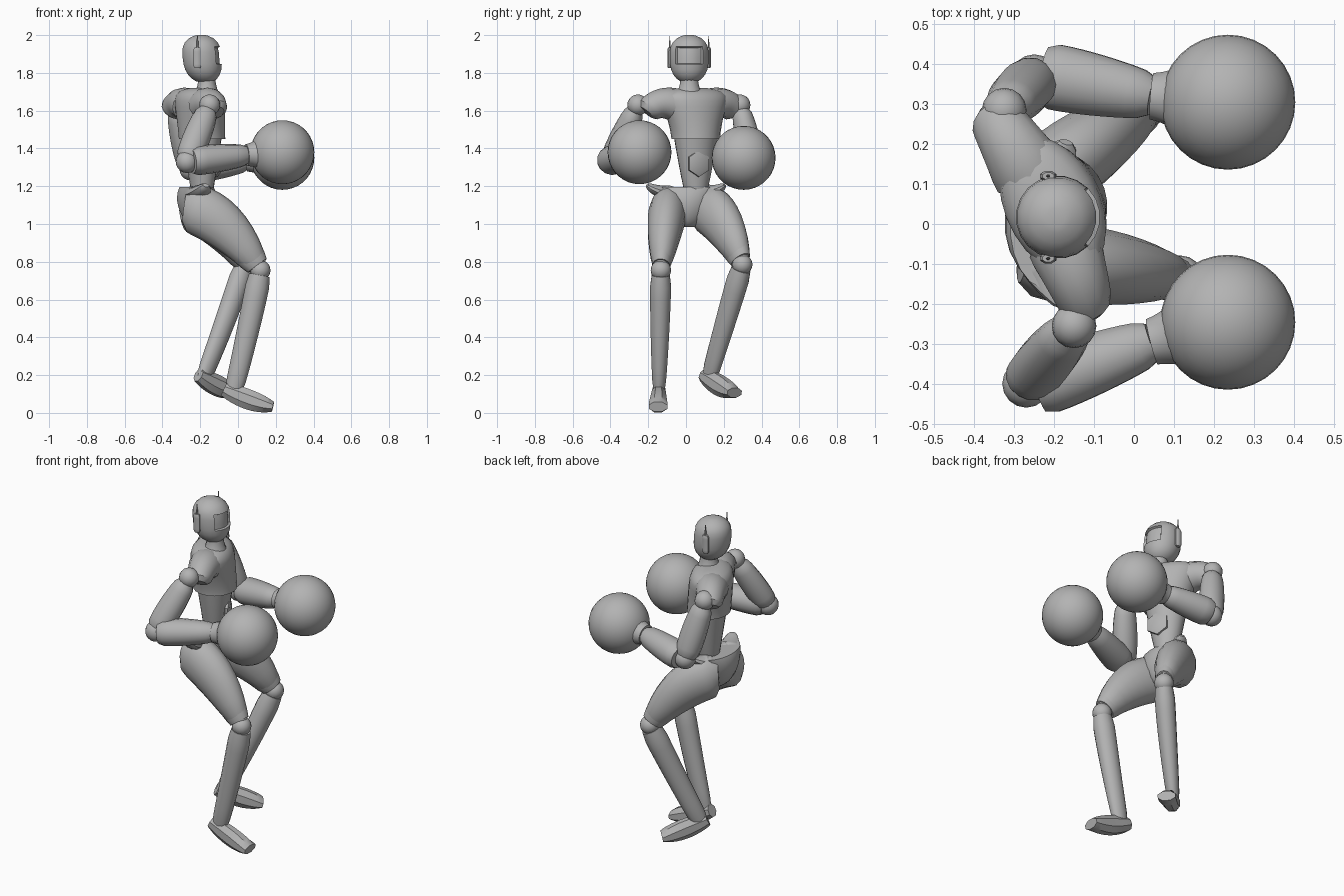
import bpy, bmesh
from math import pi, cos, sin, radians
from mathutils import Vector, Matrix

if "Cube" in bpy.data.objects:
    bpy.data.objects.remove(bpy.data.objects["Cube"])

GREY = (0.45, 0.45, 0.45, 1)
grey = bpy.data.materials.new("plain_grey")
grey.use_nodes = True
grey.diffuse_color = GREY
grey.node_tree.nodes["Principled BSDF"].inputs["Base Color"].default_value = GREY

ACROSS = Vector((0, 1, 0))
UP = Vector((0, 0, 1))


def blend(values, t):
    """Bezier blend of numbers or vectors."""
    values = list(values)
    while len(values) > 1:
        values = [a + (b - a) * t for a, b in zip(values, values[1:])]
    return values[0]


def finish(name, bm, angle=35):
    """Turn a bmesh into a shaded grey object."""
    bmesh.ops.recalc_face_normals(bm, faces=bm.faces)
    mesh = bpy.data.meshes.new(name)
    bm.to_mesh(mesh)
    bm.free()
    mesh.materials.append(grey)
    part = bpy.data.objects.new(name, mesh)
    bpy.context.collection.objects.link(part)
    bpy.ops.object.select_all(action="DESELECT")
    part.select_set(True)
    bpy.context.view_layer.objects.active = part
    bpy.ops.object.shade_smooth_by_angle(angle=radians(angle))


def skin(rings):
    """Bridge successive rings and cap both ends."""
    bm = bmesh.new()
    loops = [[bm.verts.new(point) for point in ring] for ring in rings]
    for low, high in zip(loops, loops[1:]):
        for i in range(len(low)):
            bm.faces.new((low[i - 1], low[i], high[i], high[i - 1]))
    bm.faces.new(loops[0])
    bm.faces.new(loops[-1])
    return bm


def oval(centre, u, v, ru, rv, sides):
    angles = [2 * pi * (i + 0.5) / sides for i in range(sides)]
    return [centre + u * ru * cos(a) + v * rv * sin(a) for a in angles]


def tube(name, path, width, depth, side=ACROSS, sides=14, steps=10, soft=0.3):
    """Oval tube along a bezier path, its ends drawn in by the soft share."""
    rings = []
    for i in range(steps + 1):
        t = i / steps
        along = (blend(path, t + 0.01) - blend(path, t - 0.01)).normalized()
        v = along.cross(side).normalized()
        shrink = 1 - soft * abs(2 * t - 1) ** 12
        rings.append(oval(blend(path, t), v.cross(along), v,
                          blend(width, t) * shrink, blend(depth, t) * shrink, sides))
    finish(name, skin(rings))


def stack(base, top, shape, turn=Matrix(), steps=12, sides=20):
    """Level ovals; shape(t) gives forward shift, depth and half width."""
    rings = []
    for i in range(steps + 1):
        t = (1 - cos(pi * i / steps)) / 2
        shift, depth, half = shape(t)
        centre = Vector((shift, 0, blend((base, top), t)))
        ring = oval(centre, Vector((1, 0, 0)), ACROSS, depth, half, sides)
        rings.append([turn @ point for point in ring])
    return skin(rings)


def ball(name, centre, radius, segments=16):
    bm = bmesh.new()
    bmesh.ops.create_uvsphere(bm, u_segments=segments, v_segments=segments // 2 + 2,
                              radius=radius, matrix=Matrix.Translation(centre))
    finish(name, bm, 60)


# Head: rounded dome, narrower jaw, recessed visor
def head_shape(t):
    offset = t - 0.55
    reach = 0.46 if offset > 0 else 0.6
    radius = 0.104 * (1 - abs(offset / reach) ** 3) ** 0.55
    return 0.02 * (1 - t) ** 2, radius, radius


HEAD = Matrix.Translation((-0.195, 0.017, 0))
head = stack(1.755, 2, head_shape, HEAD)
bmesh.ops.recalc_face_normals(head, faces=head.faces)
visor = [f for f in head.faces
         if f.normal.x > 0.65 and 1.85 < f.calc_center_median().z < 1.93]
bmesh.ops.inset_region(head, faces=visor, thickness=0.004, depth=-0.012)
finish("head", head)
tube("neck", [HEAD @ Vector((0.03, 0, z)) for z in (1.68, 1.8)],
     (0.075, 0.04, 0.05), (0.07, 0.04, 0.045))

# Torso, turned towards its left
BODY = Matrix.Translation((-0.235, 0.03, 0)) @ Matrix.Rotation(radians(26), 4, "Z")


def chest_shape(t):
    dome = (1.1 - t ** 10) ** 0.5
    return 0.05 - 0.02 * t, 0.116 * dome, (0.125 + 0.085 * t ** 1.5) * dome


def abdomen_shape(t):
    return 0.05, 0.05 + 0.05 * t, 0.045 + 0.075 * t ** 0.8


def pelvis_shape(t):
    fullness = (t + 0.03) ** 0.35
    return 0.02 - 0.02 * t, (0.14 - 0.05 * t ** 3) * fullness, 0.16 * fullness


finish("chest", stack(1.45, 1.72, chest_shape, BODY, sides=24))
finish("abdomen", stack(1.12, 1.46, abdomen_shape, BODY))
finish("pelvis", stack(0.985, 1.195, pelvis_shape, Matrix.Translation((-0.22, 0, 0))))
tube("abdomen_panel", [BODY @ Vector((x, -0.02, 1.32)) for x in (0.11, 0.14)],
     (0.066,), (0.07,), BODY.to_3x3() @ ACROSS, sides=6, steps=4)

# Paired details: ears, antennas, shoulder caps, hip guards
for label, s in (("left", 1), ("right", -1)):
    ear = HEAD @ Vector((-0.02, s * 0.103, 1.88))
    tube(label + "_ear", [ear - UP * 0.055, ear + UP * 0.055], (0.014,), (0.022,), sides=8)
    tube(label + "_antenna", [ear + UP * 0.04, ear + UP * 0.115],
         (0.006, 0.002), (0.008, 0.003), sides=6, steps=2)
    tube(label + "_shoulder_cap",
         [BODY @ Vector(p) for p in
          ((0.02, s * 0.08, 1.62), (0.01, s * 0.2, 1.67), (0, s * 0.265, 1.59))],
         (0.1, 0.08, 0.065), (0.095, 0.075, 0.07), UP.cross(BODY.to_3x3() @ ACROSS))
    tube(label + "_hip_guard",
         [Vector((-0.23, s * 0.08, 1.165)), Vector((-0.19, s * 0.15, 1.165)),
          Vector((-0.17, s * 0.205, 1.205))],
         (0.07, 0.06, 0.025), (0.04, 0.035, 0.016), Vector((1, 0, 0)), sides=10)

# Arms: shoulder, upper arm, elbow, forearm and ball glove
ARMS = {
    "right": ((-0.15, -0.255, 1.63), (-0.27, -0.4, 1.33), (0.045, -0.295, 1.365), (0.235, -0.246, 1.38)),
    "left": ((-0.325, 0.285, 1.63), (-0.25, 0.365, 1.29), (0.045, 0.32, 1.335), (0.235, 0.305, 1.35)),
}
for label, joints in ARMS.items():
    shoulder, elbow, wrist, glove = map(Vector, joints)
    outward = ACROSS * (0.012 if label == "left" else -0.012)
    ball(label + "_shoulder_joint", shoulder, 0.056)
    ball(label + "_elbow", elbow, 0.06)
    tube(label + "_upper_arm", [blend((shoulder, elbow), 0.06), elbow],
         (0.05, 0.075, 0.06), (0.055, 0.085, 0.065))
    tube(label + "_forearm", [blend((elbow, wrist), 0.08) + outward, wrist],
         (0.085, 0.085, 0.058), (0.078, 0.08, 0.056), soft=0.15)
    tube(label + "_glove_cuff", [wrist, blend((wrist, glove), 0.45)],
         (0.06, 0.065, 0.095), (0.058, 0.063, 0.095), soft=0)
    ball(label + "_glove", glove, 0.169, 32)

# Legs: seat, knee, ankle, heel, toe; the right is planted, the left lifted and turned out
LEGS = {
    "right": (ACROSS, (-0.28, -0.085, 1.09), (0.118, -0.133, 0.755), (-0.025, -0.143, 0.11),
              (-0.075, -0.143, 0.125), (0.185, -0.148, 0.032)),
    "left": (Vector((-0.7, 0.7, 0)), (-0.275, 0.08, 1.09), (0.035, 0.298, 0.785), (-0.185, 0.12, 0.18),
             (-0.21, 0.095, 0.2), (-0.018, 0.257, 0.107)),
}
for label, (side, *joints) in LEGS.items():
    seat, knee, ankle, heel, toe = map(Vector, joints)
    thigh = [seat, blend((seat, knee), 0.5) + UP * 0.14, knee]
    shin = [knee, blend((knee, ankle), 0.5) + Vector((0.02, 0, 0)), ankle]
    tube(label + "_thigh", thigh, (0.09, 0.125, 0.045), (0.125, 0.16, 0.055), side)
    tube(label + "_thigh_cuff", [blend(thigh, 0.77), blend(thigh, 0.96)],
         (0.068, 0.05), (0.095, 0.065), side, steps=4, soft=0.05)
    ball(label + "_knee", knee, 0.054)
    tube(label + "_shin", [blend(shin, t) for t in (0.04, 0.5, 1)],
         (0.058, 0.055, 0.034), (0.065, 0.06, 0.05), side, soft=0.15)
    tube(label + "_foot", [heel, blend((heel, toe), 0.55) - UP * 0.015, toe],
         (0.036, 0.045, 0.056), (0.04, 0.08, 0.03), side, sides=8, soft=0.05)
